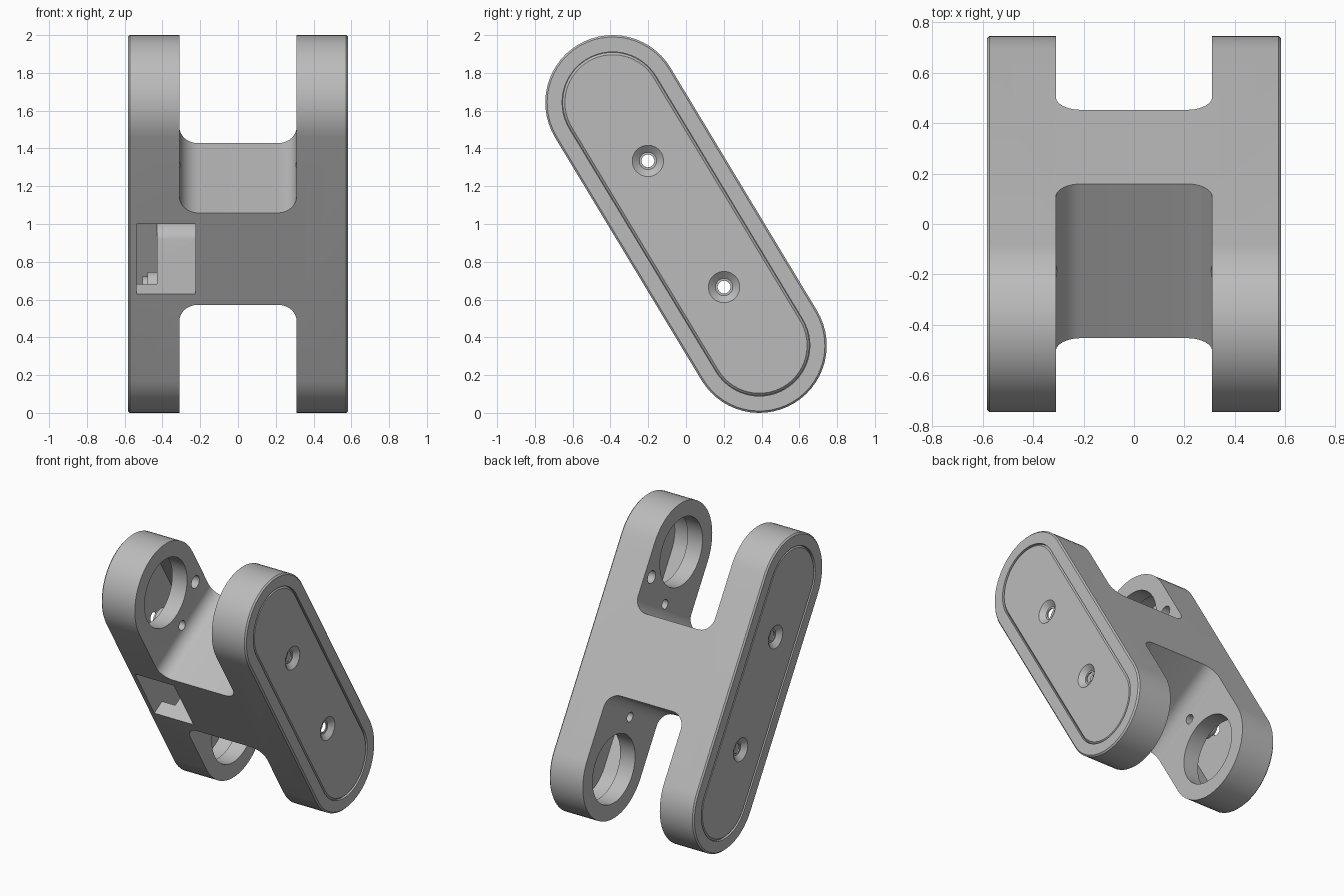
import bpy, bmesh, math
from mathutils import Matrix

if "Cube" in bpy.data.objects:
    bpy.data.objects.remove(bpy.data.objects["Cube"])

TILT = math.atan2(0.776, 1.286)   # lean of the link about x
R, HALF, W = 0.357, 0.751, 0.583  # arm radius, half centre distance, half width
INNER = 0.31                      # inner face of each arm

grey = bpy.data.materials.new("plain grey")
grey.diffuse_color = (0.5, 0.5, 0.5, 1)
grey.use_nodes = True
grey.node_tree.nodes["Principled BSDF"].inputs["Base Color"].default_value = grey.diffuse_color


def loft(name, rings):
    """Closed solid through rings of equal point count."""
    bm = bmesh.new()
    vs = [[bm.verts.new(p) for p in r] for r in rings]
    n = len(vs[0])
    for a, b in zip(vs, vs[1:]):
        for i in range(n):
            bm.faces.new((a[i], a[(i + 1) % n], b[(i + 1) % n], b[i]))
    bm.faces.new(vs[0])
    bm.faces.new(vs[-1])
    bmesh.ops.recalc_face_normals(bm, faces=bm.faces)
    me = bpy.data.meshes.new(name)
    bm.to_mesh(me)
    bm.free()
    me.materials.append(grey)
    ob = bpy.data.objects.new(name, me)
    bpy.context.collection.objects.link(ob)
    return ob


def solid(name, profile, half=0.0, y=0.0, z=0.0, seg=28):
    """Stadium (or circle when half is 0) lofted along x from (x, radius) pairs."""
    rings = []
    for x, r in profile:
        ring = []
        for end in (0, 1):
            off = half if end == 0 else -half
            last = seg if half == 0 else seg + 1
            for i in range(last):
                a = math.pi * (i / seg + end)
                ring.append((x, y + r * math.cos(a), z + off + r * math.sin(a)))
        rings.append(ring)
    return loft(name, rings)


def boolean(ob, tool, op='DIFFERENCE'):
    m = ob.modifiers.new("cut", 'BOOLEAN')
    m.operation, m.object, m.solver = op, tool, 'EXACT'
    dg = bpy.context.evaluated_depsgraph_get()
    me = bpy.data.meshes.new_from_object(ob.evaluated_get(dg))
    ob.modifiers.clear()
    ob.data = me
    bpy.data.objects.remove(tool)


def arc(cx, cy, r, a0, a1, n=10):
    return [(cx + r * math.cos(math.radians(a0 + (a1 - a0) * i / n)),
             cy + r * math.sin(math.radians(a0 + (a1 - a0) * i / n))) for i in range(n + 1)]


# Body: one wide rounded bar with chamfered ends
body = solid("link_body", [(-W, R - 0.01), (-W + 0.01, R), (W - 0.01, R), (W, R - 0.01)], HALF)

# Slots at both ends leave two arms and a filleted bridge
for s in (1, -1):
    f = 0.1
    pts = arc(-INNER + f, 0.284 + f, f, 180, 270) + arc(INNER - f, 0.284 + f, f, 270, 360)
    pts += [(INNER, 1.6), (-INNER, 1.6)]
    boolean(body, loft("slot", [[(x, y, s * z) for x, z in pts] for y in (-0.6, 0.6)]))

# Hollow arms with lid recess, bearing holes and screw bosses
for s in (1, -1):
    boolean(body, solid("cavity", [(s * 0.43, 0.255), (s * 0.56, 0.255)], HALF))
    boolean(body, solid("recess", [(s * 0.54, 0.268), (s * 0.7, 0.268)], HALF))
    for e in (1, -1):
        boolean(body, solid("bearing", [(s * 0.25, 0.245), (s * 0.46, 0.245)], z=e * HALF))
        boolean(body, solid("boss", [(s * 0.42, 0.08), (s * 0.48, 0.08), (s * 0.48, 0.055),
                                     (s * 0.505, 0.055)], z=e * 0.39), 'UNION')
        boolean(body, solid("screw_hole", [(s * 0.25, 0.034), (s * 0.6, 0.034)],
                            z=e * 0.39, seg=12))
    # cable hole beside the upper bearing
    boolean(body, solid("cable_hole", [(s * 0.25, 0.045), (s * 0.45, 0.045)],
                        y=0.265, z=0.53, seg=12))

# Front window: deep rounded pocket plus opening into the left cavity
pocket = [(-0.5, -0.216)] + arc(0.2, -0.116, 0.1, 270, 360) + [(0.3, 0.216), (-0.5, 0.216)]
boolean(body, loft("pocket", [[(x, y, z) for y, z in pocket] for x in (-0.43, -0.225)]))
opening = [(-0.5, -0.216), (0, -0.216), (0, 0.216), (-0.5, 0.216)]
boolean(body, loft("opening", [[(x, y, z) for y, z in opening] for x in (-0.538, -0.42)]))

# Lids with countersunk screw holes
parts = [body]
for s, side in ((1, "right"), (-1, "left")):
    lid = solid(side + "_lid", [(s * 0.541, 0.266), (s * (W - 0.015), 0.266),
                                (s * (W - 0.002), 0.253)], HALF)
    for e in (1, -1):
        boolean(lid, solid("countersink", [(s * 0.5, 0.034), (s * 0.55, 0.034),
                                           (s * 0.55, 0.046), (s * (W - 0.002), 0.083),
                                           (s * 0.62, 0.12)], z=e * 0.39, seg=16))
    parts.append(lid)

# Lean the link and shade smooth with sharp edges
bpy.ops.object.select_all(action='DESELECT')
for ob in parts:
    ob.data.transform(Matrix.Translation((0, 0, 1)) @ Matrix.Rotation(TILT, 4, 'X'))
    ob.select_set(True)
bpy.context.view_layer.objects.active = body
bpy.ops.object.shade_smooth_by_angle(angle=math.radians(25))
